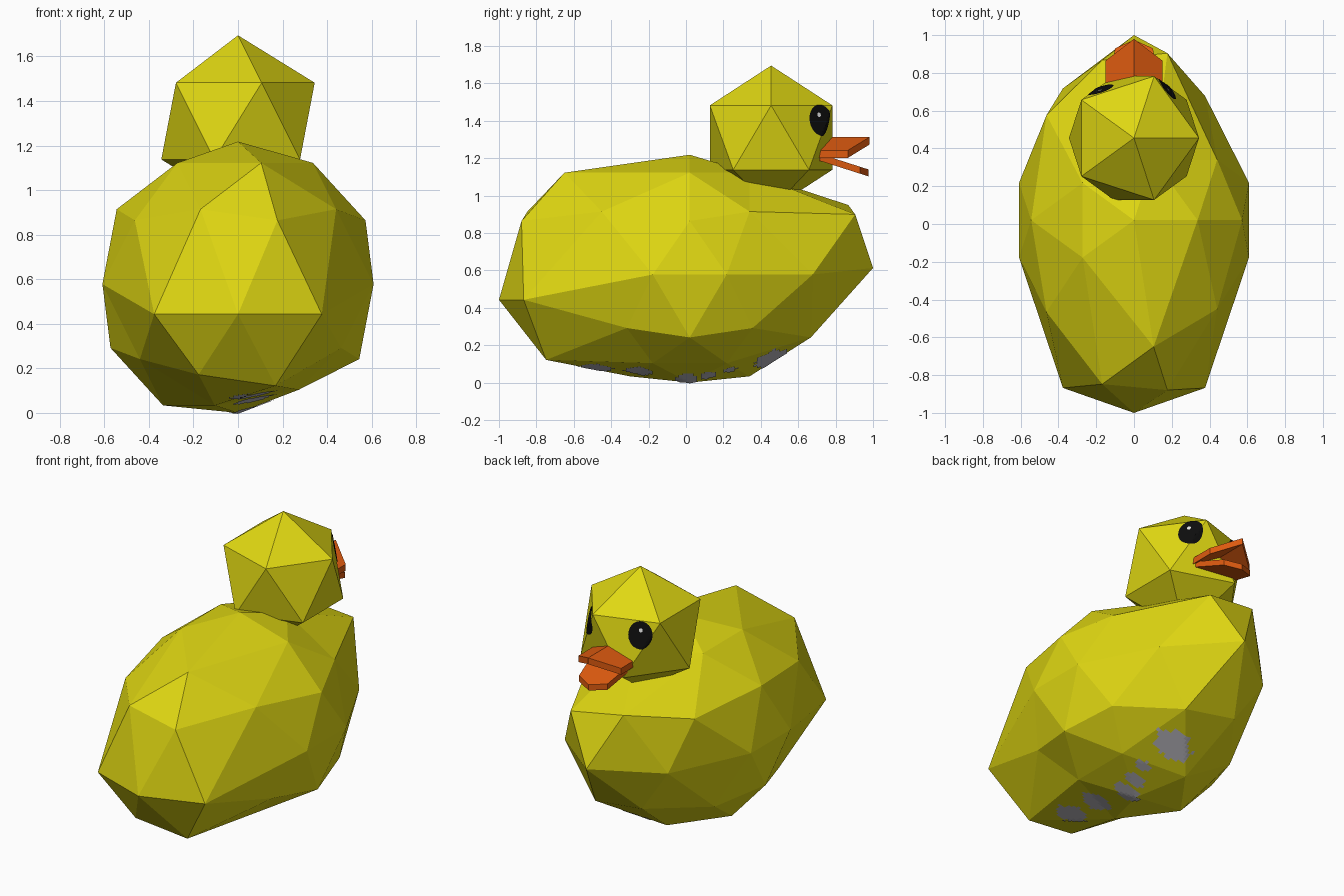
import bpy, bmesh, math, random
from mathutils import Vector
from mathutils.bvhtree import BVHTree

if "Cube" in bpy.data.objects:
    bpy.data.objects.remove(bpy.data.objects["Cube"])


def material(name, r, g, b):
    m = bpy.data.materials.new(name)
    m.use_nodes = True
    m.diffuse_color = (r, g, b, 1)
    bsdf = next(n for n in m.node_tree.nodes if n.type == "BSDF_PRINCIPLED")
    bsdf.inputs["Base Color"].default_value = (r, g, b, 1)
    bsdf.inputs["Roughness"].default_value = 0.8
    return m


YELLOW = material("yellow", 0.74, 0.68, 0.006)
ORANGE = material("orange", 0.74, 0.105, 0.005)
BLACK = material("black", 0.004, 0.004, 0.004)
WHITE = material("white", 0.9, 0.9, 0.9)
GREY = material("grey", 0.52, 0.51, 0.55)


def finish(name, bm, mat, outward=None):
    """Turn a bmesh into an object; outward orients open sheets."""
    if outward is None:
        bmesh.ops.recalc_face_normals(bm, faces=bm.faces)
    else:
        bm.normal_update()
        for f in bm.faces:
            if f.normal.dot(outward) < 0:
                f.normal_flip()
    tree = BVHTree.FromBMesh(bm)
    me = bpy.data.meshes.new(name)
    bm.to_mesh(me)
    bm.free()
    me.materials.append(mat)
    bpy.context.collection.objects.link(bpy.data.objects.new(name, me))
    return tree


# Body: a faceted ball whose tail and breast are pulled out
R = 0.64
BODY_CENTRE = Vector((0, 0.02, 0.578))
PULLS = [  # direction on the ball, then shift in y and z
    ((0, -1, 0), -0.38, -0.135),
    ((0.59, -0.81, 0), -0.37, -0.135),
    ((-0.59, -0.81, 0), -0.37, -0.135),
    ((0.16, -0.5, 0.85), -0.35, 0),
    ((0.28, -0.85, 0.45), -0.355, 0),
    ((-0.26, -0.81, 0.53), -0.35, 0),
    ((-0.72, -0.53, 0.45), -0.15, 0),
    ((0.69, -0.5, 0.53), -0.15, 0),
    ((0.26, -0.81, -0.53), -0.25, -0.12),
    ((-0.28, -0.85, -0.45), -0.25, -0.12),
    ((0, 1, 0), 0.34, 0.035),
    ((0.59, 0.81, 0), 0.14, 0),
    ((-0.59, 0.81, 0), 0.18, 0),
    ((0.28, 0.85, 0.45), 0.34, 0.035),
    ((-0.26, 0.81, 0.53), 0.33, 0.035),
    ((-0.72, 0.53, 0.45), 0.22, 0.03),
    ((0.26, 0.81, -0.53), 0.13, 0),
    ((-0.28, 0.85, -0.45), 0.13, 0),
    ((0, 0, -1), 0, 0.062),
    ((0.43, 0.31, -0.85), 0, 0.07),
    ((0.43, -0.31, -0.85), 0, 0.07),
]
bm = bmesh.new()
bmesh.ops.create_icosphere(bm, subdivisions=2, radius=R)
start = {v: v.co.copy() for v in bm.verts}
for d, dy, dz in PULLS:
    v = min(start, key=lambda w: (start[w] - Vector(d) * R).length)
    v.co += Vector((0, dy, dz))
bmesh.ops.translate(bm, verts=bm.verts, vec=BODY_CENTRE)
body_tree = finish("body", bm, YELLOW)

# Head: a twenty-sided ball
HEAD = Vector((0, 0.455, 1.31))
bm = bmesh.new()
bmesh.ops.create_icosphere(bm, subdivisions=1, radius=0.385)
bmesh.ops.translate(bm, verts=bm.verts, vec=HEAD)
head_tree = finish("head", bm, YELLOW)


# Eyes: thin round sheets wrapped on the head
def wrapped_disc(name, centre, half_w, half_h, mat, lift, rings=6, segs=24):
    axis = (centre - HEAD).normalized()
    side = axis.cross(Vector((0, 0, 1))).normalized()
    up = side.cross(axis)
    bm = bmesh.new()

    def place(radius, angle):
        p = (centre + side * half_w * radius * math.cos(angle)
             + up * half_h * radius * math.sin(angle))
        out = (p - HEAD).normalized()
        hit = head_tree.ray_cast(HEAD + out * 2, -out)[0]
        return bm.verts.new(hit + out * lift)

    middle = place(0, 0)
    loops = [[place(r / rings, 2 * math.pi * s / segs) for s in range(segs)]
             for r in range(1, rings + 1)]
    for s in range(segs):
        n = (s + 1) % segs
        bm.faces.new((middle, loops[0][s], loops[0][n]))
        for a, b in zip(loops, loops[1:]):
            bm.faces.new((a[s], b[s], b[n], a[n]))
    finish(name, bm, mat, axis)


for label, sx in (("left", 1), ("right", -1)):
    wrapped_disc(label + "_eye", Vector((0.178 * sx, 0.718, 1.4)),
                 0.072, 0.085, BLACK, 0.005)
    wrapped_disc(label + "_eye_glint", Vector((0.178 * sx, 0.708, 1.43)),
                 0.011, 0.013, WHITE, 0.009, 2, 10)


# Beak: two pointed slabs, the upper one folded like a roof
def slab(name, back, corner, tip_y, height, thickness):
    bm = bmesh.new()
    half = [(0, back[1]), back, corner, (0, tip_y)]
    for sx in (1, -1):
        bm.faces.new([bm.verts.new((x * sx, y, height(x, y))) for x, y in half][::sx])
    bmesh.ops.remove_doubles(bm, verts=bm.verts, dist=0.0001)
    geo = bmesh.ops.extrude_face_region(bm, geom=bm.faces[:], use_keep_orig=True)
    new = [g for g in geo["geom"] if isinstance(g, bmesh.types.BMVert)]
    bmesh.ops.translate(bm, verts=new, vec=(0, 0, -thickness))
    finish(name, bm, ORANGE)


slab("upper_beak", (0.15, 0.62), (0.15, 0.865), 0.98,
     lambda x, y: 1.312 - 0.47 * x, 0.04)
slab("lower_beak", (0.15, 0.62), (0.1, 0.93), 0.975,
     lambda x, y: 1.215 - 0.32 * (y - 0.74), 0.037)

# Belly: worn grey patches, as ragged sheets laid on the underside
PATCHES = [(0.07, -0.48, 0.1, 0.09), (0.08, -0.25, 0.09, 0.08),
           (0.06, 0.0, 0.09, 0.06), (0.09, 0.12, 0.07, 0.05),
           (0.13, 0.24, 0.05, 0.04), (0.08, 0.45, 0.13, 0.09)]
random.seed(4)
STEP = 0.02
bm = bmesh.new()
corners = {}


def belly_vert(i, j):
    if (i, j) not in corners:
        hit = body_tree.ray_cast(Vector((i * STEP, j * STEP, -1)), Vector((0, 0, 1)))[0]
        corners[i, j] = bm.verts.new(hit - Vector((0, 0, 0.004)))
    return corners[i, j]


for i in range(-6, 15):
    for j in range(-32, 32):
        x, y = (i + 0.5) * STEP, (j + 0.5) * STEP
        ragged = random.uniform(0.6, 1.15)
        if any(((x - px) / rx) ** 2 + ((y - py) / ry) ** 2 < ragged
               for px, py, rx, ry in PATCHES):
            bm.faces.new([belly_vert(i + a, j + b)
                          for a, b in ((0, 0), (0, 1), (1, 1), (1, 0))])
finish("belly_patches", bm, GREY, Vector((0, 0, -1)))
